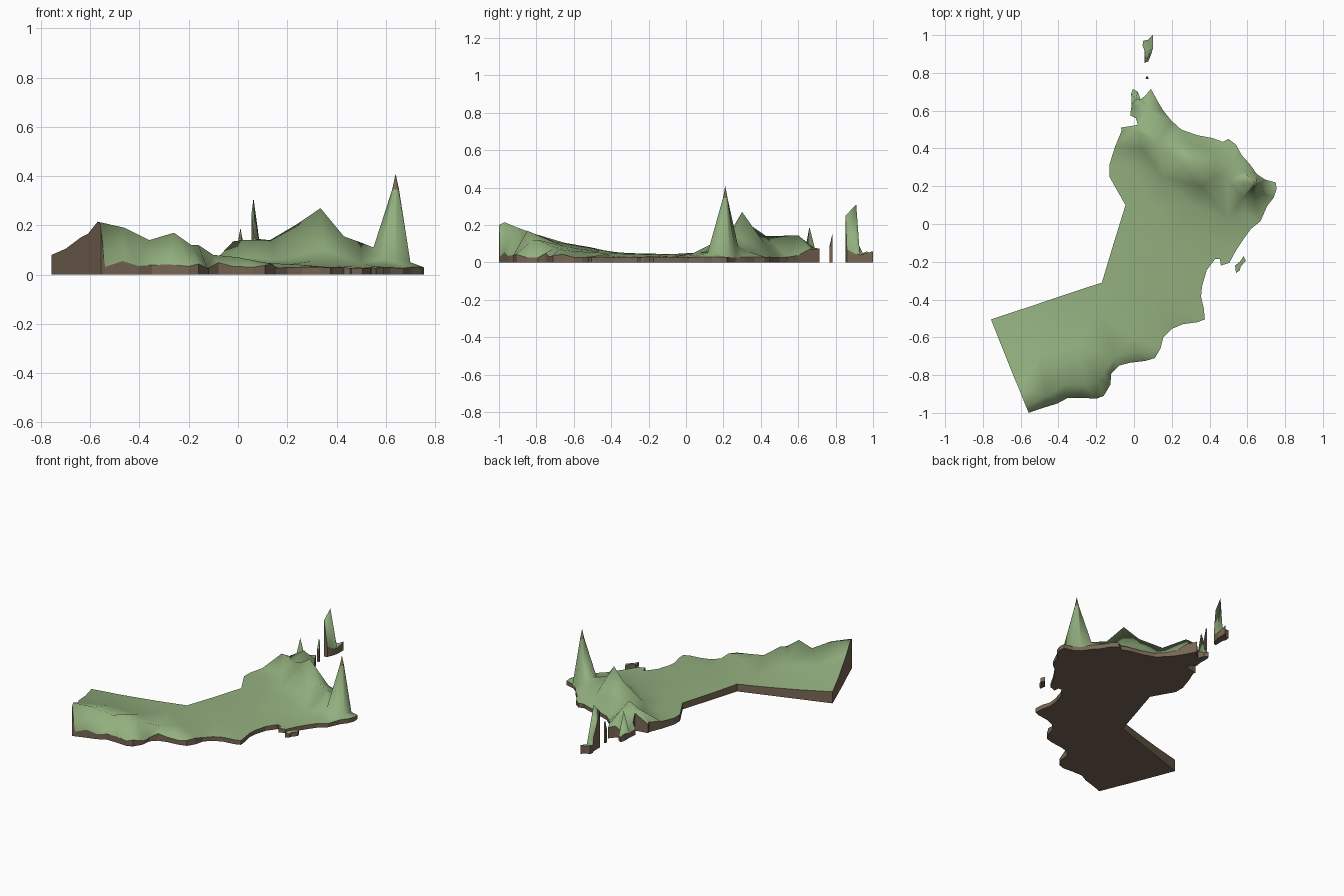
import bpy, bmesh, math, random
from mathutils import Vector
from mathutils.geometry import delaunay_2d_cdt

random.seed(4)


def material(name, rgb):
    m = bpy.data.materials.new(name)
    m.diffuse_color = (*rgb, 1)
    return m


GREEN = material("land green", (0.29, 0.43, 0.21))
BROWN = material("earth brown", (0.19, 0.135, 0.09))


def land(name, outline, spots=(), peak_z=9):
    """Triangulated relief over an outline of (x, y, z), with earth walls and base."""
    pts = list(outline) + list(spots)
    n = len(outline)
    edges = [(i, (i + 1) % n) for i in range(n)]
    co, _, faces, orig, _, _ = delaunay_2d_cdt(
        [Vector(p[:2]) for p in pts], edges, [], 1, 1e-5)
    height = [pts[o[0]][2] if o else 0.04 for o in orig]
    used = sorted({i for f in faces for i in f})
    bm = bmesh.new()
    top = {i: bm.verts.new((co[i].x, co[i].y, height[i])) for i in used}
    low = {i: bm.verts.new((co[i].x, co[i].y, 0)) for i in used}
    for f in faces:
        a = bm.faces.new([top[i] for i in f])
        a.smooth = True
        a.material_index = int(min(height[i] for i in f) > peak_z)
        bm.faces.new([low[i] for i in reversed(f)]).material_index = 1
    # walls along the open rim
    sides = {(f[k], f[(k + 1) % len(f)]) for f in faces for k in range(len(f))}
    for a, b in sorted(sides):
        if (b, a) not in sides:
            w = bm.faces.new((top[b], top[a], low[a], low[b]))
            w.material_index = 1
            for e in w.edges:
                e.smooth = False
    bmesh.ops.recalc_face_normals(bm, faces=bm.faces)
    me = bpy.data.meshes.new(name)
    bm.to_mesh(me)
    bm.free()
    me.materials.append(GREEN)
    me.materials.append(BROWN)
    ob = bpy.data.objects.new(name, me)
    bpy.context.collection.objects.link(ob)
    return ob


# low, slightly ragged coast, clockwise from the northern cape
north_coast = [
    (-.02, .575), (-.013, .63), (-.015, .69), (-.005, .715), (.02, .70), (.035, .66),
    (.06, .68), (.09, .715), (.12, .66), (.155, .60), (.20, .545), (.25, .50),
    (.335, .47), (.415, .455), (.47, .435), (.50, .45), (.54, .42), (.57, .365),
    (.615, .315), (.65, .265), (.695, .235), (.75, .22), (.755, .185), (.74, .14)]
south_coast = [
    (.705, .095), (.67, .015), (.62, -.025), (.58, -.08), (.54, -.14), (.505, -.205),
    (.46, -.22), (.455, -.185), (.43, -.185), (.385, -.245), (.36, -.33), (.355, -.385),
    (.37, -.45), (.375, -.505), (.335, -.52), (.26, -.53), (.20, -.555), (.155, -.60),
    (.14, -.66), (.11, -.71), (.06, -.725), (-.025, -.735), (-.08, -.75), (-.12, -.79),
    (-.125, -.85), (-.16, -.91), (-.20, -.925), (-.275, -.92), (-.35, -.92),
    (-.405, -.95), (-.47, -.97), (-.54, -.993)]
coast = [(x, y, .025 + random.random() * (.06 if y > .55 else .03 if y < -.6 else .006))
         for x, y in north_coast + south_coast]

# inland border, higher than the coast
border = [
    (-.557, -1, .20), (-.57, -.97, .215), (-.61, -.87, .165), (-.64, -.80, .15),
    (-.70, -.65, .105), (-.757, -.505, .08), (-.56, -.44, .065), (-.36, -.373, .055),
    (-.17, -.31, .05), (-.11, -.11, .045), (-.045, .10, .045), (-.13, .25, .045),
    (-.13, .315, .045), (-.10, .41, .05), (-.065, .495, .07), (-.07, .51, .06),
    (.02, .525, .12), (.01, .56, .07)]

plains = [
    (-.5, -.7, .11), (-.3, -.65, .085), (-.45, -.5, .07), (-.2, -.45, .055),
    (0, -.6, .06), (.1, -.4, .048), (.25, -.45, .04), (.2, -.15, .04), (0, -.1, .045),
    (.4, -.08, .035), (.1, .1, .045), (0, .3, .05), (.3, .1, .055), (.5, .03, .045),
    (.6, .05, .04), (.15, .25, .06), (.35, .2, .10), (.04, .40, .07)]
ridges = [
    (-.46, -.91, .19), (-.36, -.85, .14), (-.26, -.85, .17), (-.19, -.82, .12),
    (-.16, -.79, .12), (-.10, -.70, .08), (0, -.68, .07), (.335, .30, .27),
    (.24, .335, .205), (.13, .43, .14), (.02, .49, .14), (-.02, .50, .135),
    (.43, .25, .155), (.50, .24, .13), (.08, .60, .145), (.01, .66, .19),
    (.30, .42, .10), (.42, .38, .08), (.53, .33, .06)]
# the tall eastern peak: foot, neck and tip
foot = [(.55, .22, .11), (.575, .14, .06), (.64, .115, .05), (.70, .15, .05),
        (.58, .28, .08)]
neck = [(.64 + .014 * math.cos(a), .21 + .014 * math.sin(a), .345)
        for a in (i * math.pi / 3 for i in range(6))]
land("mainland", coast + border, plains + ridges + foot + neck + [(.64, .21, .41)], .34)

# islands
land("north_island", [
    (.055, .853, .25), (.055, .92, .10), (.045, .945, .05), (.05, .97, .06),
    (.075, .975, .05), (.10, 1.0, .06), (.10, .93, .04), (.09, .895, .05),
    (.075, .86, .07)], [(.063, .91, .31)])
land("tiny_island", [(.062, .768, .09), (.064, .782, .15), (.075, .782, .14),
                     (.076, .768, .08)])
land("east_island", [
    (.54, -.26, .03), (.535, -.22, .03), (.56, -.20, .035), (.58, -.17, .03),
    (.592, -.195, .03), (.565, -.225, .03), (.56, -.245, .025)])
